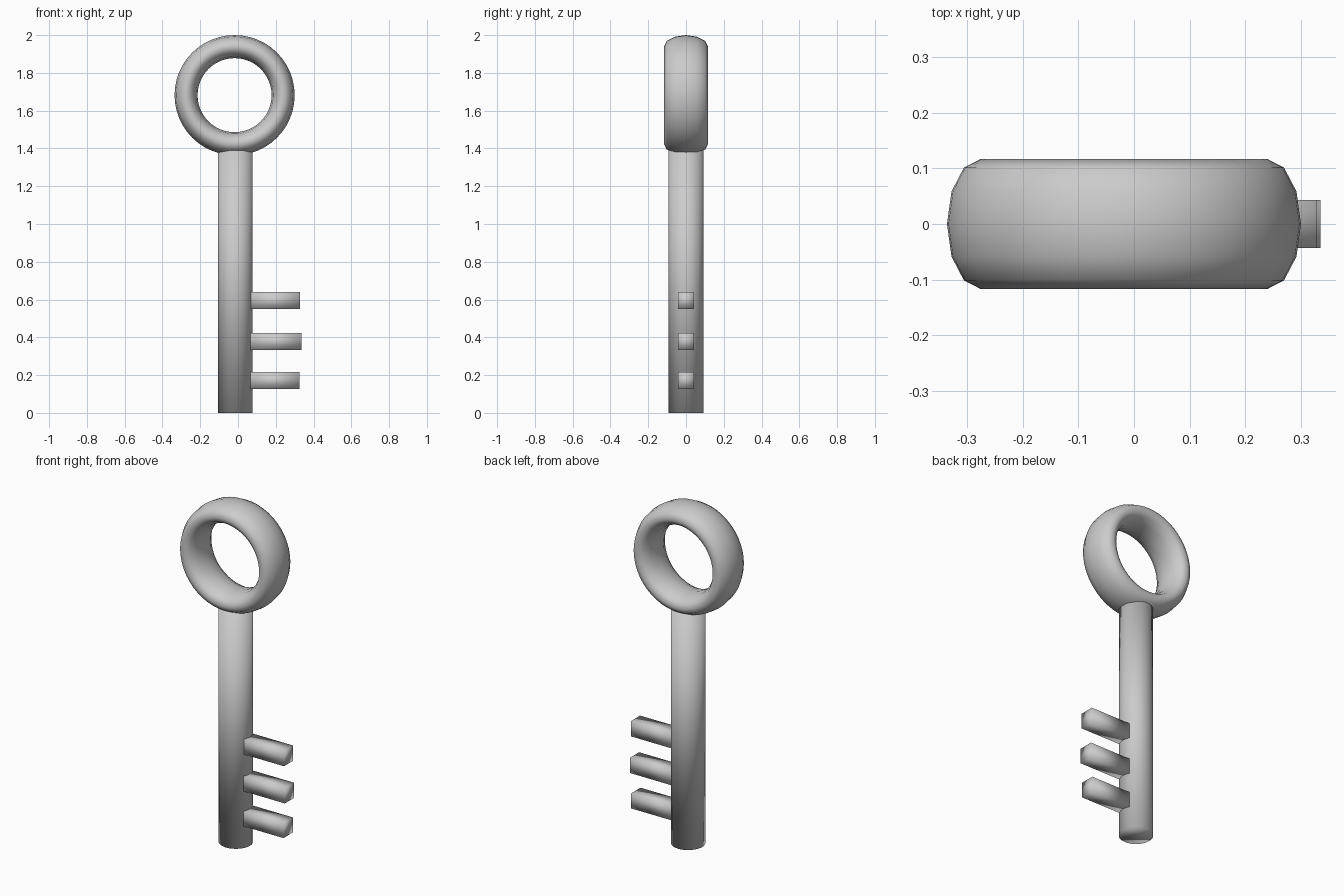
import bpy, bmesh, math
from mathutils import Matrix

if "Cube" in bpy.data.objects:
    bpy.data.objects.remove(bpy.data.objects["Cube"])

metal = bpy.data.materials.new("grey metal")
metal.diffuse_color = (0.6, 0.6, 0.6, 1)
metal.use_nodes = True
metal.node_tree.nodes["Principled BSDF"].inputs["Base Color"].default_value = metal.diffuse_color


def finish(name, bm):
    """Turn a bmesh into a fully smooth-shaded grey object."""
    bmesh.ops.recalc_face_normals(bm, faces=bm.faces)
    for f in bm.faces:
        f.smooth = True
    mesh = bpy.data.meshes.new(name)
    bm.to_mesh(mesh)
    bm.free()
    mesh.materials.append(metal)
    ob = bpy.data.objects.new(name, mesh)
    bpy.context.collection.objects.link(ob)
    return ob


# Ring handle: wide oval section swept around the y axis
MAJOR, MINOR = 48, 12
RADIUS, DEPTH, HALF_WIDTH = 0.257, 0.061, 0.117
bm = bmesh.new()
rows = []
for i in range(MAJOR):
    a = 2 * math.pi * i / MAJOR
    row = []
    for j in range(MINOR):
        b = 2 * math.pi * j / MINOR
        r = RADIUS + DEPTH * math.cos(b)
        row.append(bm.verts.new((-0.018 + r * math.cos(a),
                                 HALF_WIDTH * math.sin(b),
                                 1.682 + r * math.sin(a))))
    rows.append(row)
for i in range(MAJOR):
    p, q = rows[i], rows[(i + 1) % MAJOR]
    for j in range(MINOR):
        k = (j + 1) % MINOR
        bm.faces.new((p[j], q[j], q[k], p[k]))
finish("ring_handle", bm)

# Shaft: round bar ending inside the ring
TOP = 1.42
bm = bmesh.new()
bmesh.ops.create_cone(bm, cap_ends=True, segments=32, radius1=0.092,
                      radius2=0.092, depth=TOP,
                      matrix=Matrix.Translation((-0.014, 0, TOP / 2)))
finish("shaft", bm)

# Teeth: three square bars on the right side
for name, x0, x1, z in (("lower_tooth", 0.065, 0.326, 0.172),
                        ("middle_tooth", 0.067, 0.335, 0.378),
                        ("upper_tooth", 0.068, 0.329, 0.595)):
    bm = bmesh.new()
    place = Matrix.Translation(((x0 + x1) / 2, 0, z))
    size = Matrix.Diagonal((x1 - x0, 0.086, 0.089, 1))
    bmesh.ops.create_cube(bm, size=1, matrix=place @ size)
    finish(name, bm)
